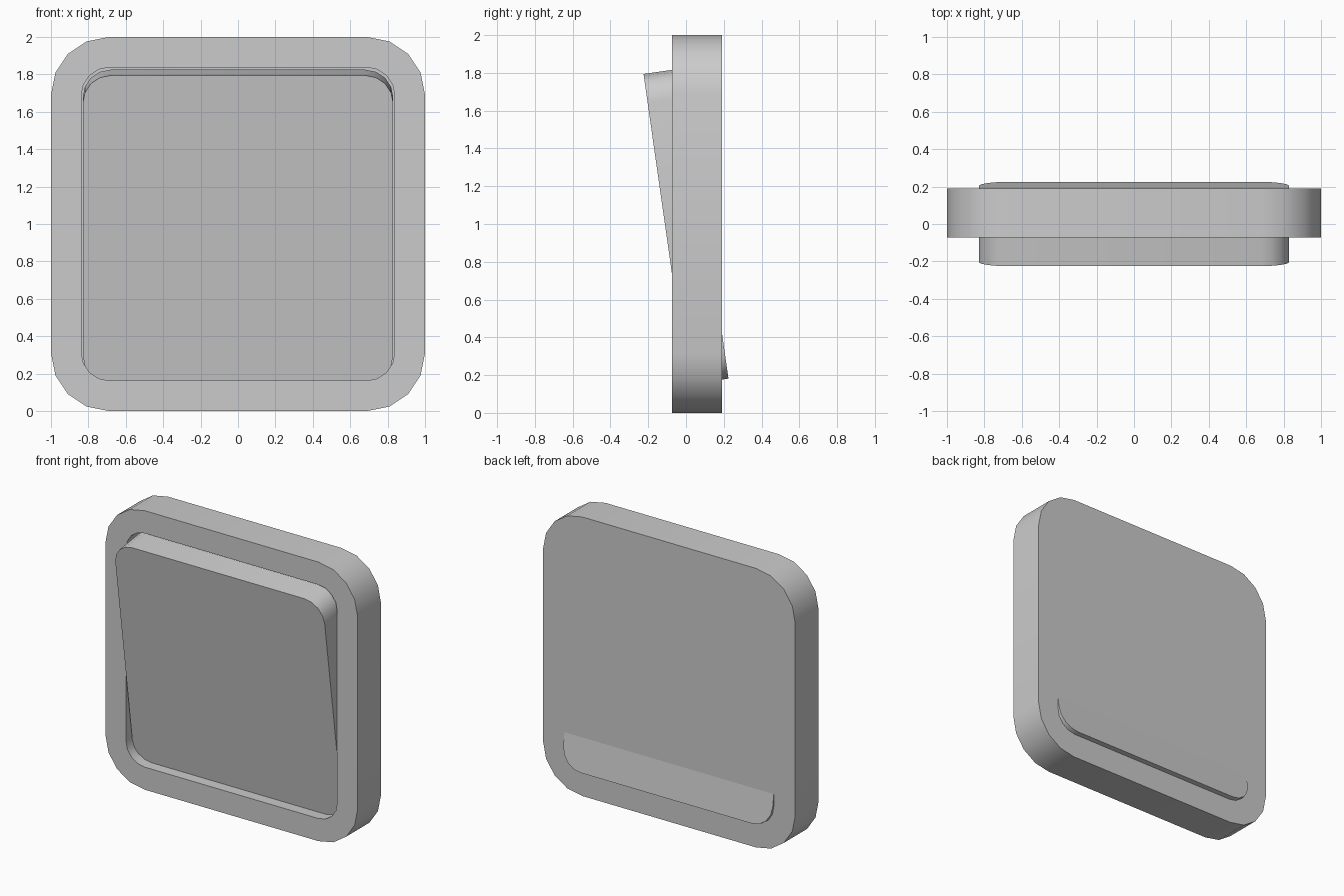
import bpy, bmesh, math
from mathutils import Matrix

if "Cube" in bpy.data.objects:
    bpy.data.objects.remove(bpy.data.objects["Cube"])


def outline(half, radius, y, steps=4):
    """Rounded square in the XZ plane at depth y, centred on the origin."""
    pts = []
    c = half - radius
    for k, (sx, sz) in enumerate([(1, 1), (-1, 1), (-1, -1), (1, -1)]):
        for i in range(steps + 1):
            a = math.radians(90 * k + 90 * i / steps)
            pts.append((sx * c + radius * math.cos(a), y, sz * c + radius * math.sin(a)))
    return pts


def loft(name, rings, matrix):
    """Skin successive outlines and cap both ends."""
    bm = bmesh.new()
    loops = [[bm.verts.new(p) for p in ring] for ring in rings]
    for a, b in zip(loops, loops[1:]):
        n = len(a)
        for i in range(n):
            j = (i + 1) % n
            bm.faces.new((a[i], a[j], b[j], b[i]))
    bm.faces.new(loops[0])
    bm.faces.new(loops[-1])
    bmesh.ops.recalc_face_normals(bm, faces=bm.faces)
    bm.transform(matrix)
    mesh = bpy.data.meshes.new(name)
    bm.to_mesh(mesh)
    bm.free()
    obj = bpy.data.objects.new(name, mesh)
    bpy.context.collection.objects.link(obj)
    bpy.ops.object.select_all(action='DESELECT')
    obj.select_set(True)
    bpy.context.view_layer.objects.active = obj
    bpy.ops.object.shade_smooth_by_angle(angle=math.radians(30))
    return obj


# Wall plate: closed back, outer rim, recessed front pocket
FRONT, BACK, FLOOR = -0.073, 0.191, 0.1
loft("wall_plate", [
    outline(1.0, 0.31, BACK),
    outline(1.0, 0.31, FRONT),
    outline(0.838, 0.15, FRONT),
    outline(0.838, 0.15, FLOOR),
], Matrix.Translation((0, 0, 1)))

# Rocker: rounded slab tilted so its top leans out of the pocket
loft("rocker", [
    outline(0.83, 0.15, 0.109),
    outline(0.83, 0.15, -0.109),
], Matrix.Translation((0, 0, 0.988)) @ Matrix.Rotation(math.radians(8.1), 4, 'X'))
